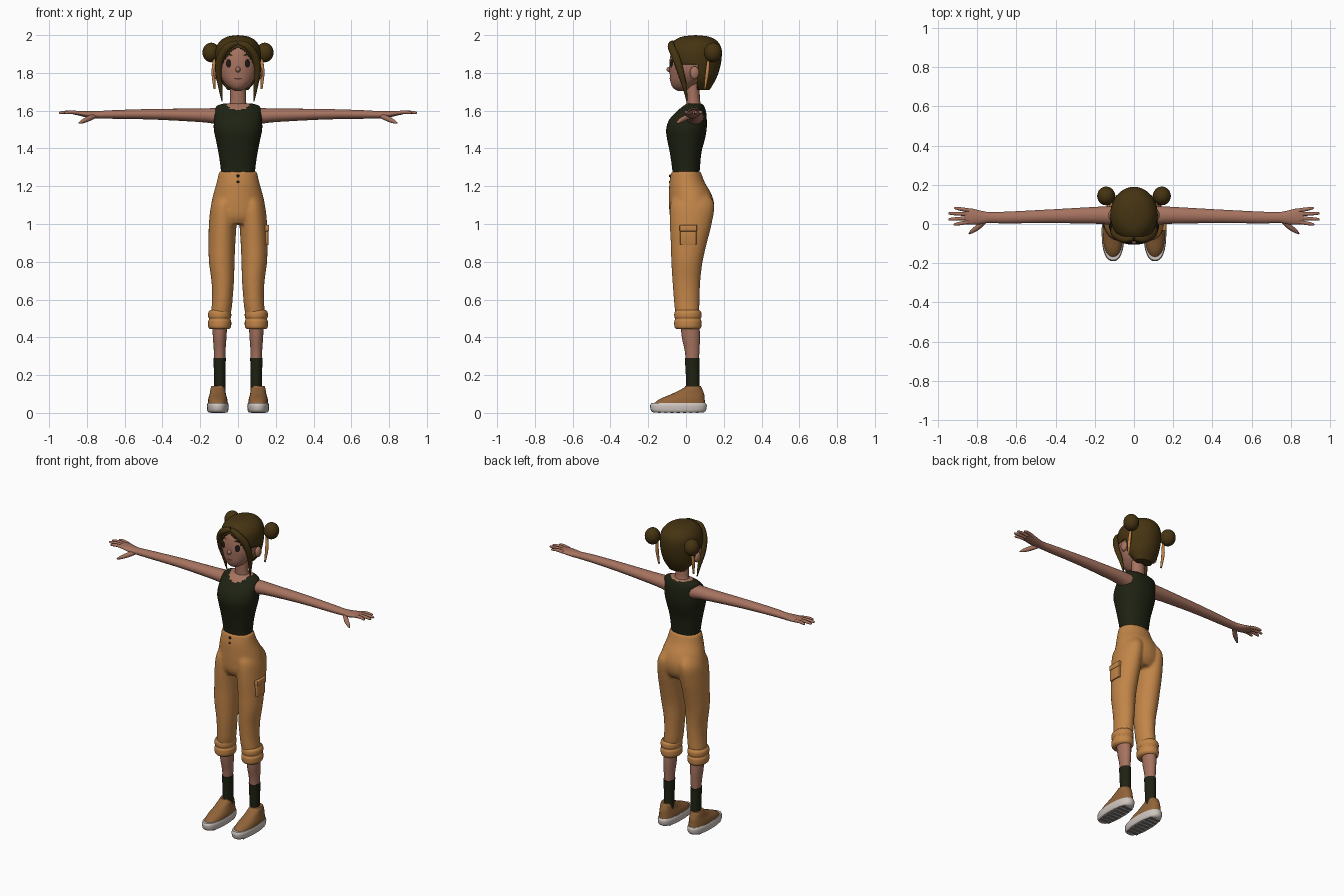
import bpy, bmesh, math
from mathutils import Vector
from mathutils.bvhtree import BVHTree

cube = bpy.data.objects.get("Cube")
if cube:
    bpy.data.objects.remove(cube, do_unlink=True)


def colour(name, r, g, b):
    m = bpy.data.materials.new(name)
    m.use_nodes = True
    m.diffuse_color = (r, g, b, 1)
    bsdf = next(n for n in m.node_tree.nodes if n.type == 'BSDF_PRINCIPLED')
    bsdf.inputs["Base Color"].default_value = (r, g, b, 1)
    bsdf.inputs["Roughness"].default_value = 0.8
    return m


SKIN = colour("skin brown", .38, .17, .115)
HAIR = colour("hair dark brown", .06, .034, .006)
SHIRT = colour("dark olive cloth", .013, .016, .006)
PANTS = colour("ochre cloth", .54, .235, .065)
SHOE = colour("shoe brown", .28, .125, .04)
SOLE = colour("sole off white", .62, .56, .52)
TREAD = colour("tread grey", .2, .19, .18)
DARK = colour("eye black", .015, .01, .007)
LIP = colour("lip dark", .11, .035, .028)
parts = []


def add_object(name, bm, *mats):
    bmesh.ops.recalc_face_normals(bm, faces=bm.faces)
    mesh = bpy.data.meshes.new(name)
    bm.to_mesh(mesh)
    bm.free()
    for m in mats:
        mesh.materials.append(m)
    ob = bpy.data.objects.new(name, mesh)
    bpy.context.collection.objects.link(ob)
    parts.append(ob)
    return ob


def spline(rows, steps=5):
    """Smooth rows of numbers with a Catmull-Rom spline."""
    out = []
    for i in range(len(rows) - 1):
        quad = zip(rows[max(i - 1, 0)], rows[i], rows[i + 1], rows[min(i + 2, len(rows) - 1)])
        quad = list(quad)
        for k in range(steps):
            t = k / steps
            out.append([b + .5 * t * (c - a + t * (2 * a - 5 * b + 4 * c - d + t * (3 * (b - c) + d - a)))
                        for a, b, c, d in quad])
    return out + [list(rows[-1])]


def skin_rings(rings):
    bm = bmesh.new()
    loops = [[bm.verts.new(p) for p in ring] for ring in rings]
    n = len(loops[0])
    for a, b in zip(loops, loops[1:]):
        for i in range(n):
            bm.faces.new((a[i], a[(i + 1) % n], b[(i + 1) % n], b[i]))
    bm.faces.new(loops[0])
    bm.faces.new(loops[-1])
    return bm


def loft(rows, axis='z', seg=32, power=2, steps=5):
    """Rows are (station, centre 1, centre 2, radius 1, radius 2)."""
    rings = []
    for u, c1, c2, r1, r2 in spline(rows, steps):
        ring = []
        for i in range(seg):
            a = 2 * math.pi * i / seg
            ca, sa = math.cos(a), math.sin(a)
            p = c1 + max(r1, .001) * math.copysign(abs(ca) ** (2 / power), ca)
            q = c2 + max(r2, .001) * math.copysign(abs(sa) ** (2 / power), sa)
            ring.append((p, q, u) if axis == 'z' else (u, p, q))
        rings.append(ring)
    return skin_rings(rings)


def tube(name, pts, mat, seg=12):
    """Tapered tube through points (x, y, z, radius)."""
    path = spline(pts)
    rings = []
    for i, (x, y, z, r) in enumerate(path):
        d = Vector(path[min(i + 1, len(path) - 1)][:3]) - Vector(path[max(i - 1, 0)][:3])
        side = d.cross(Vector((.1, 1, .2))).normalized()
        up = side.cross(d).normalized()
        rings.append([Vector((x, y, z)) + r * (side * math.cos(a) + up * math.sin(a))
                      for a in (2 * math.pi * k / seg for k in range(seg))])
    return add_object(name, skin_rings(rings), mat)


def ball(name, loc, size, mat):
    bm = bmesh.new()
    bmesh.ops.create_uvsphere(bm, u_segments=24, v_segments=16, radius=1)
    bmesh.ops.scale(bm, vec=size, verts=bm.verts)
    bmesh.ops.translate(bm, vec=loc, verts=bm.verts)
    return add_object(name, bm, mat)


def box(name, loc, size, mat, bevel=.004):
    bm = bmesh.new()
    bmesh.ops.create_cube(bm, size=1)
    bmesh.ops.scale(bm, vec=size, verts=bm.verts)
    bmesh.ops.translate(bm, vec=loc, verts=bm.verts)
    bmesh.ops.bevel(bm, geom=bm.edges[:], offset=bevel, segments=2, affect='EDGES', profile=.5)
    return add_object(name, bm, mat)


def decal(name, tree, cx, cz, w, h, mat, tilt=0, bend=0):
    """Thin oval laid on the front of a surface."""
    bm = bmesh.new()
    bmesh.ops.create_circle(bm, cap_ends=True, cap_tris=True, segments=20, radius=1)
    bmesh.ops.subdivide_edges(bm, edges=bm.edges[:], cuts=1, use_grid_fill=True)
    for v in bm.verts:
        x, z = cx + v.co.x * w, cz + v.co.y * h + tilt * v.co.x + bend * v.co.x ** 2
        hit = tree.ray_cast(Vector((x, -1, z)), Vector((0, 1, 0)))[0]
        v.co = (x, hit.y - .003, z)
    return add_object(name, bm, mat)


# Head and face
head = add_object("head", loft([(1.703, 0, -.02, .015, .02), (1.72, 0, -.02, .045, .048), (1.75, 0, -.005, .075, .077),
                   (1.79, 0, .01, .098, .096), (1.83, 0, .02, .108, .108), (1.88, 0, .03, .107, .115),
                   (1.93, 0, .035, .095, .105), (1.97, 0, .04, .05, .06)], seg=48), SKIN)
face = BVHTree.FromPolygons([v.co for v in head.data.vertices], [p.vertices for p in head.data.polygons])
ball("nose", (0, -.086, 1.818), (.013, .017, .015), SKIN)
decal("mouth", face, 0, 1.768, .022, .004, LIP, bend=.003)
add_object("neck", loft([(1.58, 0, .045, .065, .04), (1.625, 0, .043, .05, .04), (1.66, 0, .038, .042, .036),
                         (1.78, 0, .035, .042, .036)]), SKIN)

# Hair cap with an arched opening for the face
bm = loft([(1.71, 0, .09, .055, .035), (1.76, 0, .07, .095, .085), (1.81, 0, .055, .113, .12),
           (1.87, 0, .048, .121, .14), (1.93, 0, .048, .117, .139), (1.97, 0, .05, .093, .113),
           (1.992, 0, .05, .055, .07), (2.0, 0, .05, 0, 0)], seg=64, steps=7)
opening = []
for f in bm.faces:
    c = f.calc_center_median()
    if c.y < .06 and c.z < 1.935 - min(13 * c.x ** 2, .095):
        opening.append(f)
bmesh.ops.delete(bm, geom=opening, context='FACES')
hair = add_object("hair_cap", bm, HAIR)
shell = hair.modifiers.new("thickness", 'SOLIDIFY')
shell.thickness, shell.offset = .008, -1

# Torso with a scooped neckline
bm = loft([(1.255, 0, 0, .09, .07), (1.3, 0, 0, .092, .074), (1.38, 0, -.002, .104, .084), (1.45, 0, 0, .118, .1),
           (1.5, 0, .002, .128, .107), (1.55, 0, .01, .127, .1), (1.595, 0, .028, .124, .078),
           (1.625, 0, .04, .112, .055), (1.638, 0, .043, .075, .038)], seg=56, power=2.2)
for f in bm.faces:
    c = f.calc_center_median()
    low = .038 if c.y < .04 else .012
    f.material_index = int((c.x / .062) ** 2 + ((c.z - 1.642) / low) ** 2 < 1)
add_object("tank_top", bm, SHIRT, SKIN)

# Trousers: hips and both legs fused into one smooth surface
trouser = [add_object("trousers", loft([(1.0, 0, .025, .12, .09), (1.04, 0, .028, .145, .113), (1.1, 0, .03, .143, .12),
           (1.16, 0, .022, .13, .112), (1.22, 0, .006, .113, .094), (1.28, 0, 0, .1, .077)]), PANTS)]
for s in (1, -1):
    trouser.append(add_object("trouser_leg", loft([(.5, s * .095, .008, .052, .06), (.56, s * .086, .005, .054, .066),
        (.62, s * .082, .003, .055, .069), (.7, s * .081, .002, .06, .074), (.8, s * .086, .005, .068, .083),
        (.9, s * .085, .015, .071, .096), (1.0, s * .081, .025, .073, .111), (1.1, s * .075, .033, .067, .117),
        (1.16, s * .06, .03, .05, .09)]), PANTS))
bpy.ops.object.select_all(action='DESELECT')
for ob in trouser:
    ob.select_set(True)
bpy.context.view_layer.objects.active = trouser[0]
bpy.ops.object.join()
parts = [p for p in parts if p not in trouser[1:]]
fuse = trouser[0].modifiers.new("fuse", 'REMESH')
fuse.mode, fuse.voxel_size, fuse.use_smooth_shade = 'VOXEL', .008, True
soften = trouser[0].modifiers.new("soften", 'SMOOTH')
soften.iterations = 6

# Fly buttons and side pocket
for z in (1.255, 1.222):
    ball("fly_button", (0, -.083, z), (.008, .008, .008), DARK)
box("pocket", (.15, .012, .938), (.022, .085, .1), PANTS)
box("pocket_flap", (.151, .012, .978), (.028, .092, .034), PANTS)

for s, side in ((1, "left_"), (-1, "right_")):
    # Eyes, brows, ears
    decal(side + "eye", face, s * .05, 1.85, .014, .023, DARK)
    decal(side + "brow", face, s * .055, 1.897, .028, .006, HAIR, bend=-.005)
    ball(side + "ear", (s * .115, .045, 1.8), (.016, .025, .034), SKIN)

    # Buns, fringe locks and hair ties
    ball(side + "bun", (s * .142, .143, 1.908), (.046, .048, .052), HAIR)
    tube(side + "fringe_lock", [(s * .002, -.07, 1.958, .014), (s * .05, -.077, 1.94, .02), (s * .09, -.054, 1.885, .022),
         (s * .103, -.03, 1.81, .018), (s * .094, -.008, 1.73, .012), (s * .084, .005, 1.65, .003)], HAIR)
    tube(side + "hair_tie", [(s * .125, .12, 1.88, .007), (s * .13, .112, 1.8, .01), (s * .125, .1, 1.715, .005)], PANTS)

    # Arm, palm and fingers
    add_object(side + "arm", loft([(s * x, *rest) for x, *rest in (
        (.09, .042, 1.568, .05, .046), (.14, .044, 1.573, .046, .04), (.22, .044, 1.576, .042, .035),
        (.45, .039, 1.581, .034, .028), (.65, .033, 1.58, .03, .023), (.74, .033, 1.578, .028, .02),
        (.79, .034, 1.58, .036, .018), (.83, .038, 1.585, .041, .014), (.865, .039, 1.588, .038, .009))], 'x'), SKIN)
    for i, (tip_x, tip_y) in enumerate(((.92, -.002), (.947, .024), (.947, .054), (.918, .081))):
        base_y = .01 + .02 * i
        tube(side + "finger", [(s * .84, base_y, 1.587, .01), (s * (.84 + tip_x) / 2, (base_y + tip_y) / 2, 1.592, .0095),
             (s * (tip_x - .008), tip_y, 1.589, .007), (s * tip_x, tip_y, 1.588, .002)], SKIN)
    tube(side + "thumb", [(s * .76, .02, 1.572, .014), (s * .795, -.015, 1.556, .014), (s * .825, -.037, 1.542, .01),
         (s * .842, -.05, 1.534, .003)], SKIN)

    # Rolled cuff, calf and sock
    x = s * .097
    add_object(side + "cuff", loft([(z, x, .01, r, r + .011) for z, r in ((.443, .05), (.455, .06), (.485, .061),
               (.497, .056), (.51, .061), (.532, .06), (.545, .05))]), PANTS)
    add_object(side + "calf", loft([(.26, x, .034, .029, .034), (.33, x, .032, .031, .039), (.4, x, .026, .036, .048),
               (.48, x, .02, .04, .05)]), SKIN)
    add_object(side + "sock", loft([(.08, x, .036, .032, .038), (.15, x, .036, .03, .035), (.27, x, .033, .032, .038),
               (.29, x, .033, .033, .039)]), SHIRT)

    # Shoe
    x = s * .107
    add_object(side + "shoe", loft([(.035, x, -.04, .054, .144), (.07, x, -.023, .051, .122), (.1, x, .01, .043, .086),
               (.13, x, .034, .038, .05), (.142, x, .037, .033, .041)], power=2.3), SHOE)
    add_object(side + "sole", loft([(.003, x, -.04, .05, .135), (.014, x, -.04, .056, .146), (.038, x, -.04, .058, .15),
               (.052, x, -.04, .054, .144)], power=2.4), SOLE)
    for i in range(7):
        box(side + "tread", (x, -.14 + i * .033, .003), (.076, .018, .006), TREAD, .001)

# Smooth shading with crisp rims
bpy.ops.object.select_all(action='DESELECT')
for ob in parts:
    ob.select_set(True)
bpy.context.view_layer.objects.active = parts[0]
bpy.ops.object.shade_smooth_by_angle(angle=math.radians(45))
